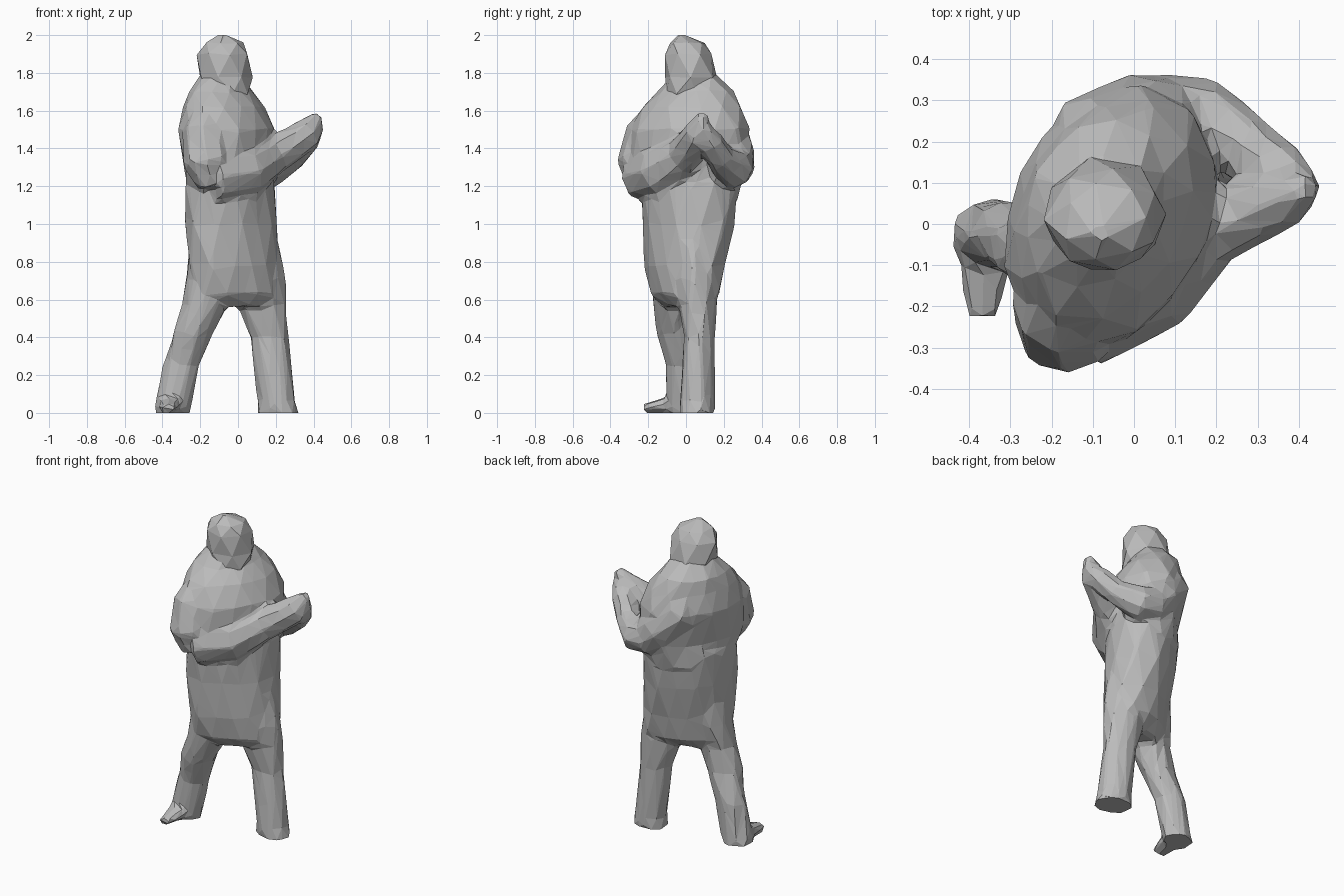
import bpy, bmesh, math, random
from mathutils import Vector

if "Cube" in bpy.data.objects:
    bpy.data.objects.remove(bpy.data.objects["Cube"])

random.seed(4)
grey = bpy.data.materials.new("plain grey")
grey.diffuse_color = (0.5, 0.5, 0.5, 1)
grey.use_nodes = True
grey.node_tree.nodes["Principled BSDF"].inputs["Base Color"].default_value = grey.diffuse_color


def skin(name, rings, jitter):
    """Join rings of points into a closed, triangulated body."""
    bm = bmesh.new()
    rows = []
    for ring in rings:
        row = []
        for p in ring:
            j = [random.uniform(-jitter, jitter) for _ in range(3)]
            if p.z < 0.02 or p.z > 1.97:
                j[2] = 0
            row.append(bm.verts.new(p + Vector(j)))
        rows.append(row)
    n = len(rows[0])
    for a, b in zip(rows, rows[1:]):
        for i in range(n):
            k = (i + 1) % n
            bm.faces.new((a[i], a[k], b[k], b[i]))
    bm.faces.new(rows[0][::-1])
    bm.faces.new(rows[-1])
    bmesh.ops.triangulate(bm, faces=bm.faces[:])
    bmesh.ops.recalc_face_normals(bm, faces=bm.faces[:])
    me = bpy.data.meshes.new(name)
    bm.to_mesh(me)
    bm.free()
    me.materials.append(grey)
    ob = bpy.data.objects.new(name, me)
    bpy.context.collection.objects.link(ob)
    return ob


def stack(name, n, levels, turn=0, twist=0):
    """Horizontal ellipses (z, cx, cy, a, b); a-axis turned, twisting per level."""
    rings = []
    for i, (z, cx, cy, a, b) in enumerate(levels):
        ring = []
        for k in range(n):
            t = 2 * math.pi * (k + 0.5 * (i % 2)) / n
            u = t - math.radians(turn + twist * i)
            r = a * b / math.hypot(b * math.cos(u), a * math.sin(u))
            ring.append(Vector((cx + r * math.cos(t), cy + r * math.sin(t), z)))
        rings.append(ring)
    return skin(name, rings, 0.006)


def tube(name, path, flat=1.0, n=8):
    """Round limb along points (x, y, z, radius)."""
    pts = [Vector(p[:3]) for p in path]
    rings = []
    for i, p in enumerate(pts):
        d = (pts[min(i + 1, len(pts) - 1)] - pts[max(i - 1, 0)]).normalized()
        side = d.cross(Vector((0, 0, 1))).normalized()
        up = side.cross(d)
        r = path[i][3]
        rings.append([p + side * r * math.cos(2 * math.pi * k / n)
                      + up * r * flat * math.sin(2 * math.pi * k / n) for k in range(n)])
    return skin(name, rings, 0.004)


# Head
stack("head", 7, [(1.65, -0.05, 0, 0.07, 0.07), (1.69, -0.055, 0, 0.115, 0.105),
                  (1.78, -0.07, 0.025, 0.147, 0.14), (1.9, -0.075, 0.01, 0.14, 0.13),
                  (1.96, -0.07, 0.01, 0.1, 0.095), (2, -0.08, -0.02, 0.02, 0.02)])

# Broad upper body, shoulders turned towards +x
body = stack("clothed_body", 14, [
    (1.13, -0.04, 0.02, 0.26, 0.21), (1.28, -0.045, 0, 0.33, 0.215),
    (1.5, -0.06, 0.02, 0.335, 0.24), (1.62, -0.075, 0.03, 0.28, 0.2),
    (1.7, -0.095, 0.05, 0.215, 0.16), (1.79, -0.085, 0.045, 0.12, 0.105)], 65)

# Long coat from waist to hem
coat = stack("coat", 12, [
    (0.56, -0.02, -0.01, 0.21, 0.1), (0.63, -0.012, -0.005, 0.275, 0.155),
    (0.78, -0.02, -0.005, 0.275, 0.18), (1, -0.035, 0.01, 0.28, 0.205),
    (1.22, -0.04, 0.02, 0.29, 0.215)], 15, 10)

# Legs, stepping apart
front_leg = stack("front_leg", 9, [
    (0, 0.21, 0.06, 0.12, 0.09), (0.06, 0.205, 0.06, 0.105, 0.09),
    (0.4, 0.165, 0.07, 0.105, 0.086), (0.55, 0.135, 0.06, 0.135, 0.1),
    (0.72, 0.11, 0.045, 0.14, 0.125), (1.1, 0.05, 0.03, 0.12, 0.12)], -20, 7)
back_leg = stack("back_leg", 9, [
    (0, -0.355, -0.02, 0.105, 0.082), (0.25, -0.3, -0.025, 0.104, 0.082),
    (0.42, -0.24, -0.06, 0.114, 0.095), (0.58, -0.17, -0.065, 0.128, 0.11),
    (0.75, -0.14, -0.04, 0.14, 0.14), (0.95, -0.13, -0.02, 0.12, 0.12)])
toe = tube("back_toe", [(-0.36, -0.03, 0.055, 0.08), (-0.365, -0.12, 0.04, 0.062),
                        (-0.37, -0.225, 0.022, 0.038)], 0.6)

# Upper arms hanging from the shoulders
near_upper = tube("near_upper_arm", [(-0.15, -0.12, 1.62, 0.08), (-0.18, -0.2, 1.48, 0.12),
                                     (-0.165, -0.245, 1.32, 0.125), (-0.14, -0.24, 1.2, 0.08)])
far_upper = tube("far_upper_arm", [(-0.12, 0.14, 1.62, 0.09), (-0.1, 0.19, 1.5, 0.125),
                                   (0.03, 0.25, 1.37, 0.12), (0.12, 0.265, 1.27, 0.095)])

# Forearms raised to meet in front of the chest
near_fore = tube("near_forearm", [(-0.14, -0.24, 1.25, 0.12), (0.06, -0.14, 1.28, 0.115),
                                  (0.19, -0.01, 1.365, 0.09), (0.37, 0.07, 1.48, 0.075),
                                  (0.43, 0.09, 1.58, 0.025)], 1.15)
far_fore = tube("far_forearm", [(0.06, 0.26, 1.31, 0.11), (0.17, 0.25, 1.29, 0.105),
                                (0.28, 0.18, 1.35, 0.078), (0.36, 0.12, 1.44, 0.078),
                                (0.43, 0.085, 1.52, 0.03)])

# Blend clothing and limbs into one skin, then reduce it to large flat facets
bpy.ops.object.select_all(action='DESELECT')
for ob in (body, coat, front_leg, back_leg, toe, near_upper, far_upper, near_fore, far_fore):
    ob.select_set(True)
bpy.context.view_layer.objects.active = body
bpy.ops.object.join()
remesh = body.modifiers.new("blend", 'REMESH')
remesh.mode = 'VOXEL'
remesh.voxel_size = 0.016
smooth = body.modifiers.new("soften", 'SMOOTH')
smooth.factor, smooth.iterations = 0.5, 4
reduce = body.modifiers.new("facets", 'DECIMATE')
reduce.ratio = 0.035
for m in ("blend", "soften", "facets"):
    bpy.ops.object.modifier_apply(modifier=m)

# Flat soles on the ground
for v in body.data.vertices:
    if v.co.z < 0.018:
        v.co.z = 0
bpy.ops.object.shade_flat()
